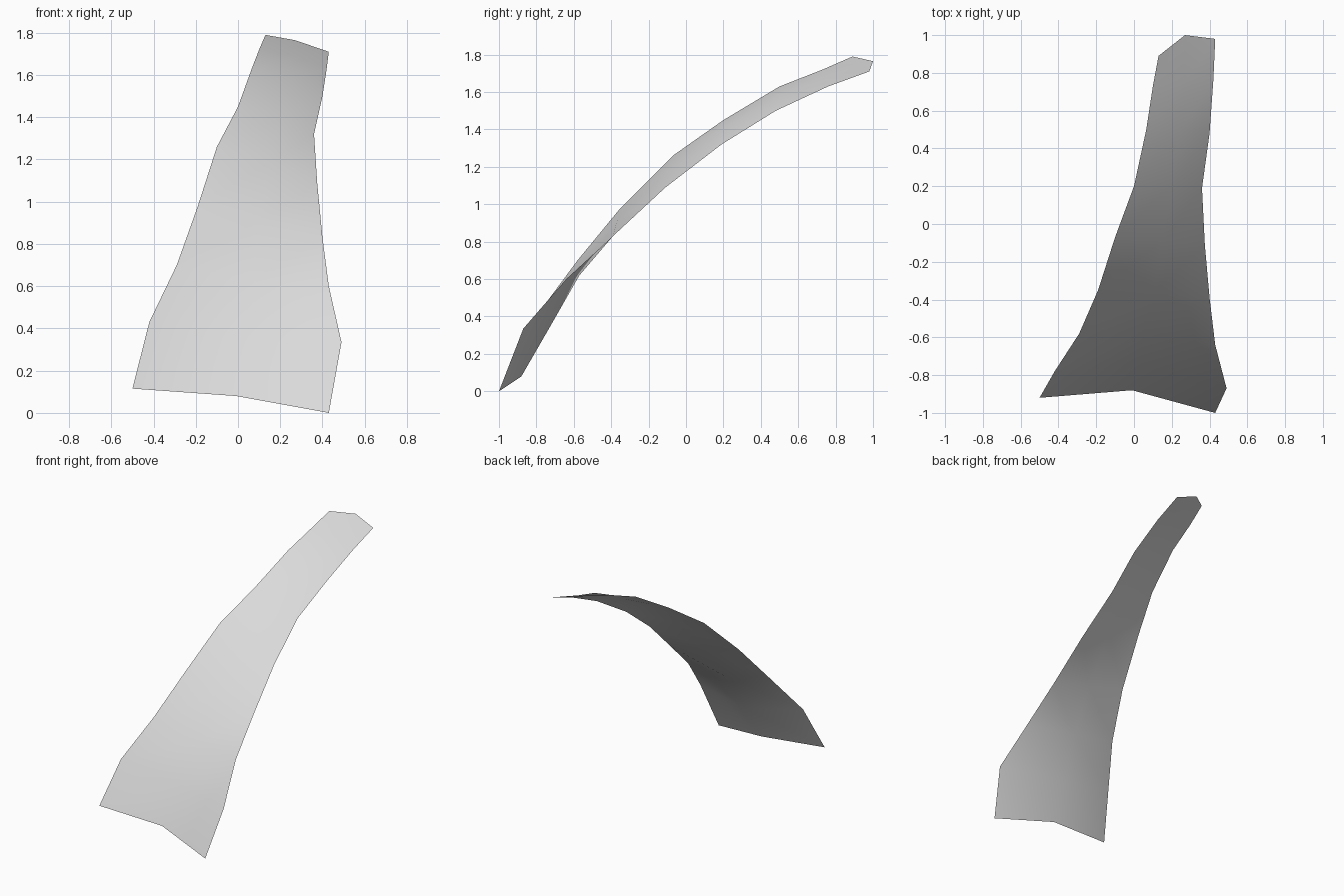
import bpy
import bmesh

# Cross-sections from the wide front hem to the narrow rear tip:
# left edge, middle crease, right edge
SECTIONS = [
    [(-0.50, -0.92, 0.115), (-0.01, -0.88, 0.08), (0.43, -1.00, 0.00)],
    [(-0.42, -0.78, 0.43), (0.02, -0.73, 0.34), (0.49, -0.87, 0.335)],
    [(-0.29, -0.58, 0.70), (0.06, -0.57, 0.62), (0.43, -0.64, 0.60)],
    [(-0.19, -0.35, 0.98), (0.10, -0.37, 0.91), (0.40, -0.39, 0.83)],
    [(-0.10, -0.07, 1.26), (0.15, -0.09, 1.19), (0.375, -0.11, 1.09)],
    [(0.00, 0.20, 1.45), (0.20, 0.20, 1.41), (0.36, 0.19, 1.32)],
    [(0.065, 0.50, 1.63), (0.25, 0.50, 1.58), (0.40, 0.48, 1.50)],
    [(0.10, 0.73, 1.72), (0.27, 0.76, 1.69), (0.42, 0.76, 1.63)],
    [(0.13, 0.89, 1.79), (0.27, 1.00, 1.765), (0.43, 0.98, 1.71)],
]

# Loft the sections into one open, curved sheet
bm = bmesh.new()
rows = [[bm.verts.new(p) for p in section] for section in SECTIONS]
for low, high in zip(rows, rows[1:]):
    for i in range(len(low) - 1):
        face = bm.faces.new((low[i], low[i + 1], high[i + 1], high[i]))
        face.smooth = True

mesh = bpy.data.meshes.new("curved_sheet")
bm.to_mesh(mesh)
bm.free()

# Plain grey surface
grey = bpy.data.materials.new("light_grey")
grey.diffuse_color = (0.7, 0.7, 0.7, 1.0)
mesh.materials.append(grey)

sheet = bpy.data.objects.new("curved_sheet", mesh)
bpy.context.collection.objects.link(sheet)
